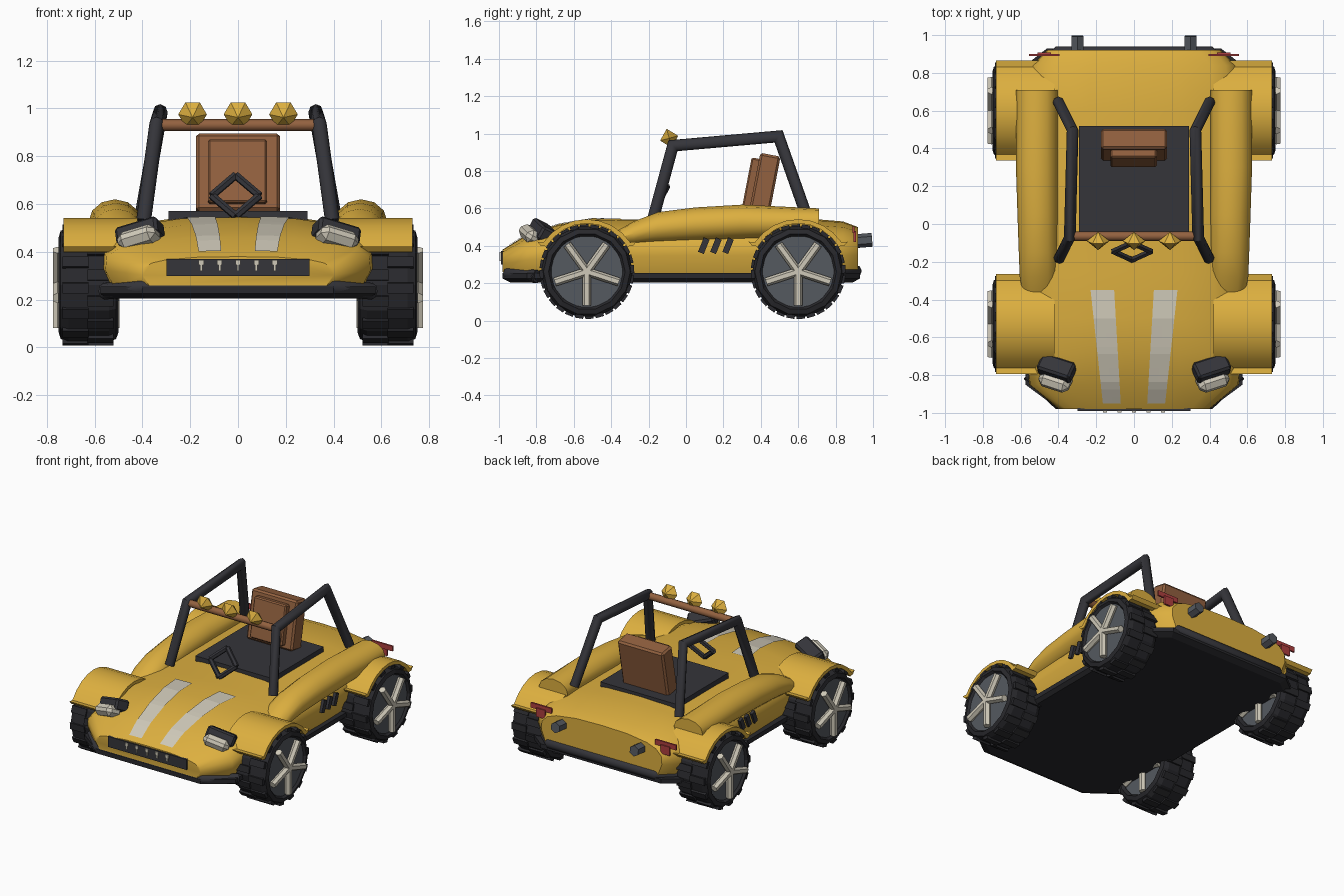
import bpy, bmesh
from math import pi, sin, cos, radians
from mathutils import Matrix, Vector, Euler
from mathutils.bvhtree import BVHTree

if "Cube" in bpy.data.objects:
    bpy.data.objects.remove(bpy.data.objects["Cube"])


def material(name, rgb):
    m = bpy.data.materials.new(name)
    m.use_nodes = True
    m.diffuse_color = (*rgb, 1)
    m.node_tree.nodes["Principled BSDF"].inputs["Base Color"].default_value = (*rgb, 1)
    return m


YELLOW = material("yellow_paint", (0.72, 0.43, 0.05))
DARK = material("dark_plastic", (0.035, 0.035, 0.042))
RUBBER = material("rubber", (0.022, 0.022, 0.026))
BROWN = material("brown_leather", (0.29, 0.12, 0.05))
CREAM = material("cream", (0.62, 0.58, 0.48))
GREY = material("grey_metal", (0.09, 0.1, 0.115))
RED = material("red_lamp", (0.42, 0.05, 0.05))


def finish(bm, name, mat, mirror=False, smooth=None):
    bmesh.ops.recalc_face_normals(bm, faces=bm.faces)
    mesh = bpy.data.meshes.new(name)
    bm.to_mesh(mesh)
    bm.free()
    mesh.materials.append(mat)
    ob = bpy.data.objects.new(name, mesh)
    bpy.context.collection.objects.link(ob)
    if mirror:
        ob.modifiers.new("Mirror", "MIRROR").use_mirror_merge = False
    if smooth:
        bpy.ops.object.select_all(action="DESELECT")
        ob.select_set(True)
        bpy.context.view_layer.objects.active = ob
        bpy.ops.object.shade_smooth_by_angle(angle=radians(smooth))
    return ob


def add_box(bm, loc, size, rot=(0, 0, 0), bevel=0):
    m = Matrix.LocRotScale(Vector(loc), Euler(rot), Vector(size))
    verts = bmesh.ops.create_cube(bm, size=1, matrix=m)["verts"]
    if bevel:
        edges = list({e for v in verts for e in v.link_edges})
        bmesh.ops.bevel(bm, geom=edges, offset=bevel, segments=1, affect="EDGES")


def box(name, mat, *args, mirror=False, **kw):
    bm = bmesh.new()
    add_box(bm, *args, **kw)
    return finish(bm, name, mat, mirror)


def add_rod(bm, a, b, r, sides=8):
    a, b = Vector(a), Vector(b)
    m = Matrix.Translation((a + b) / 2) @ (b - a).to_track_quat("Z", "Y").to_matrix().to_4x4()
    bmesh.ops.create_cone(bm, cap_ends=True, segments=sides, radius1=r, radius2=r,
                          depth=(b - a).length, matrix=m)


def loft(rings, closed=True):
    """Skin equal rings of points and cap both ends."""
    bm = bmesh.new()
    vs = [[bm.verts.new(p) for p in ring] for ring in rings]
    n = len(vs[0])
    for r, s in zip(vs, vs[1:]):
        for i in range(n):
            bm.faces.new((r[i], r[(i + 1) % n], s[(i + 1) % n], s[i]))
    if closed:
        bm.faces.new(vs[0])
        bm.faces.new(vs[-1])
    return bm


def tube(name, mat, path, r, mirror=False, sides=8):
    """Mitred tube along a path that does not turn vertical in x."""
    pts = [Vector(p) for p in path]
    rings = []
    for i, p in enumerate(pts):
        d0 = (p - pts[max(i - 1, 0)]).normalized()
        d1 = (pts[min(i + 1, len(pts) - 1)] - p).normalized()
        t = (d0 + d1).normalized()
        stretch = 1 / max(0.5, t.dot(d1 if d1.length else d0))
        ref = Vector((1, 0, 0)) if mirror else Vector((0, 0, 1))
        u = (ref - t * ref.dot(t)).normalized()
        v = t.cross(u)
        rings.append([p + r * (cos(a) * u + stretch * sin(a) * v)
                      for a in (2 * pi * k / sides for k in range(sides))])
    return finish(loft(rings), name, mat, mirror, 50)


# Body shell: y, half width, bottom, top
stations = [(-0.98, 0.40, 0.26, 0.38), (-0.85, 0.555, 0.25, 0.46), (-0.68, 0.57, 0.24, 0.515),
            (-0.5, 0.57, 0.24, 0.545), (-0.25, 0.57, 0.24, 0.54), (0.1, 0.58, 0.24, 0.55),
            (0.6, 0.57, 0.24, 0.55), (0.84, 0.54, 0.25, 0.53), (0.92, 0.46, 0.27, 0.5)]
half = [(0.93, 0), (1, 0.35), (0.99, 0.6), (0.9, 0.78), (0.75, 0.89), (0.42, 0.98)]
section = half + [(0, 1)] + [(-x, z) for x, z in reversed(half)]
bm = loft([[(x * w, y, lo + z * (hi - lo)) for x, z in section] for y, w, lo, hi in stations])
bmesh.ops.recalc_face_normals(bm, faces=bm.faces)
tree = BVHTree.FromBMesh(bm)
finish(bm, "body_shell", YELLOW, smooth=45)

# Floor pan with angled corners
outline = [(0.40, -0.98), (0.575, -0.85), (0.575, 0.84), (0.46, 0.93)]
outline += [(-x, y) for x, y in reversed(outline)]
finish(loft([[(x * s, y * s, z) for x, y in outline]
             for s, z in ((0.96, 0.205), (1, 0.225), (1, 0.255))]), "floor_pan", RUBBER)

# Bumpers
for name, y, s, z in (("front_bumper", -0.945, 1, 0.25), ("rear_bumper", 0.905, -1, 0.265)):
    tube(name, DARK, [(-0.56, y + 0.15 * s, z - 0.015), (-0.4, y, z), (0.4, y, z),
                      (0.56, y + 0.15 * s, z - 0.015)], 0.035)

# Side pods
rings = []
for y, xc, rx, lo, hi in ((-0.36, 0.505, 0.085, 0.4, 0.485), (-0.28, 0.505, 0.1, 0.4, 0.53),
                          (-0.15, 0.507, 0.103, 0.41, 0.58), (0.05, 0.51, 0.107, 0.42, 0.605),
                          (0.3, 0.515, 0.11, 0.43, 0.62), (0.71, 0.515, 0.11, 0.45, 0.6)):
    rings.append([(xc + rx * cos(a), y, (lo + hi) / 2 + (hi - lo) / 2 * sin(a))
                  for a in (2 * pi * k / 12 for k in range(12))])
finish(loft(rings), "side_pod", YELLOW, True, 45)

# Wheels and fenders
for label, cy in (("front", -0.53), ("rear", 0.60)):
    cz, n = 0.262, 14

    def ring(x, r):
        return [(x, cy + r * cos(2 * pi * k / n), cz + r * sin(2 * pi * k / n)) for k in range(n)]

    profile = [(0.52, 0.19), (0.5, 0.205), (0.51, 0.232), (0.54, 0.246),
               (0.71, 0.246), (0.742, 0.232), (0.75, 0.205), (0.73, 0.19), (0.52, 0.19)]
    bm = loft([ring(x, r) for x, r in profile], closed=False)
    # Staggered tread blocks
    for k in range(n * 2):
        a = 2 * pi * (k + 0.25) / (n * 2)
        x = 0.575 if k % 2 else 0.68
        add_box(bm, (x, cy + 0.243 * cos(a), cz + 0.243 * sin(a)), (0.11, 0.02, 0.045), (a, 0, 0))
    finish(bm, label + "_tyre", RUBBER, True)

    bm = bmesh.new()
    add_rod(bm, (0.525, cy, cz), (0.735, cy, cz), 0.195, n)
    finish(bm, label + "_rim", GREY, True)

    bm = bmesh.new()
    for x in (0.515, 0.755):
        for k in range(5):
            a = -pi / 2 + 2 * pi * k / 5
            add_rod(bm, (x, cy, cz), (x, cy + 0.18 * cos(a), cz + 0.18 * sin(a)), 0.023, 6)
    finish(bm, label + "_spokes", CREAM, True)

    angles = [radians(34 + 112 * k / 8) for k in range(9)]
    arc = [(r * cos(a), r * sin(a)) for a in angles for r in (0.28,)]
    arc = [(0.265, 0.16)] + arc + [(-0.265, 0.16)]
    inner = [(y * 0.93, z - 0.022) for y, z in reversed(arc)]
    bm = loft([[(x, cy + y, cz + z) for y, z in arc + inner] for x in (0.42, 0.73)])
    finish(bm, label + "_fender", YELLOW, True, 40)

# Cockpit tub
box("cockpit_tub", DARK, (0, 0.235, 0.51), (0.58, 0.57, 0.12))

# Seat
tilt = (radians(-11), 0, 0)
box("seat_back", BROWN, (0, 0.42, 0.725), (0.35, 0.11, 0.33), tilt, bevel=0.012)
box("seat_panel", BROWN, (-0.002, 0.35, 0.735), (0.245, 0.05, 0.27), tilt, bevel=0.008)

# Steering wheel: diamond ring with a column
bm = bmesh.new()
corners = [Vector((-0.01 + 0.1 * cos(k * pi / 2), -0.145 + 0.045 * sin(k * pi / 2),
                   0.635 + 0.085 * sin(k * pi / 2))) for k in range(4)]
for a, b in zip(corners, corners[1:] + corners[:1]):
    add_rod(bm, a, b, 0.017, 6)
finish(bm, "steering_wheel", DARK)

# Roll cage, cross bar and roof lamps
tube("roll_cage", DARK, [(0.395, -0.18, 0.53), (0.34, -0.07, 0.935), (0.325, 0.495, 0.985),
                         (0.4, 0.645, 0.56)], 0.031, mirror=True)
tube("cross_bar", BROWN, [(-0.34, -0.065, 0.93), (0.34, -0.065, 0.93)], 0.025)
bm = bmesh.new()
for x in (-0.19, 0, 0.19):
    m = Matrix.Translation((x, -0.09, 0.975)) @ Matrix.Rotation(radians(105), 4, "X") @ \
        Matrix.Rotation(pi / 6, 4, "Z") @ Matrix.Diagonal((0.06, 0.06, 0.05, 1))
    bmesh.ops.create_uvsphere(bm, u_segments=6, v_segments=2, radius=1, matrix=m)
finish(bm, "roof_lamps", YELLOW)

# Hood stripes laid on the body surface
bm = bmesh.new()
steps, previous = 16, None
for k in range(steps + 1):
    t = k / steps
    row = []
    for s in (0, 0.5, 1):
        x = (0.07 + 0.035 * t) * (1 - s) + (0.165 + 0.065 * t) * s
        y = -0.95 + 0.6 * t
        hit = tree.ray_cast(Vector((x, y, 2)), Vector((0, 0, -1)))[0]
        row.append(bm.verts.new((x, y, hit.z + 0.006)))
    if previous:
        for i in range(2):
            bm.faces.new((previous[i], previous[i + 1], row[i + 1], row[i]))
    previous = row
finish(bm, "hood_stripe", CREAM, True)

# Headlights
lamp_rot = (radians(-25), radians(16), radians(18))
box("headlight_housing", DARK, (0.41, -0.765, 0.475), (0.19, 0.1, 0.08), lamp_rot, mirror=True, bevel=0.012)
box("headlight_lens", CREAM, (0.415, -0.825, 0.455), (0.17, 0.11, 0.075), lamp_rot, mirror=True, bevel=0.026)

# Grille with teeth
box("grille", DARK, (0, -0.965, 0.335), (0.6, 0.05, 0.072))
bm = bmesh.new()
for k in range(-2, 3):
    add_box(bm, (k * 0.077, -0.992, 0.355), (0.022, 0.01, 0.022))
    add_box(bm, (k * 0.077, -0.992, 0.335), (0.01, 0.01, 0.03))
finish(bm, "grille_teeth", CREAM)

# Slanted side vents
bm = bmesh.new()
for y in (0.095, 0.16, 0.225):
    add_box(bm, (0.583, y, 0.4), (0.02, 0.033, 0.082), (radians(-22), 0, 0))
finish(bm, "side_vents", DARK, True)

# Tail lamps and exhausts
bm = bmesh.new()
add_box(bm, (0.475, 0.895, 0.485), (0.16, 0.012, 0.035))
add_box(bm, (0.475, 0.902, 0.45), (0.07, 0.012, 0.06))
finish(bm, "tail_lamp", RED, True)
bm = bmesh.new()
add_rod(bm, (0.3, 0.85, 0.42), (0.3, 0.995, 0.432), 0.037, 6)
finish(bm, "exhaust", GREY, True)
